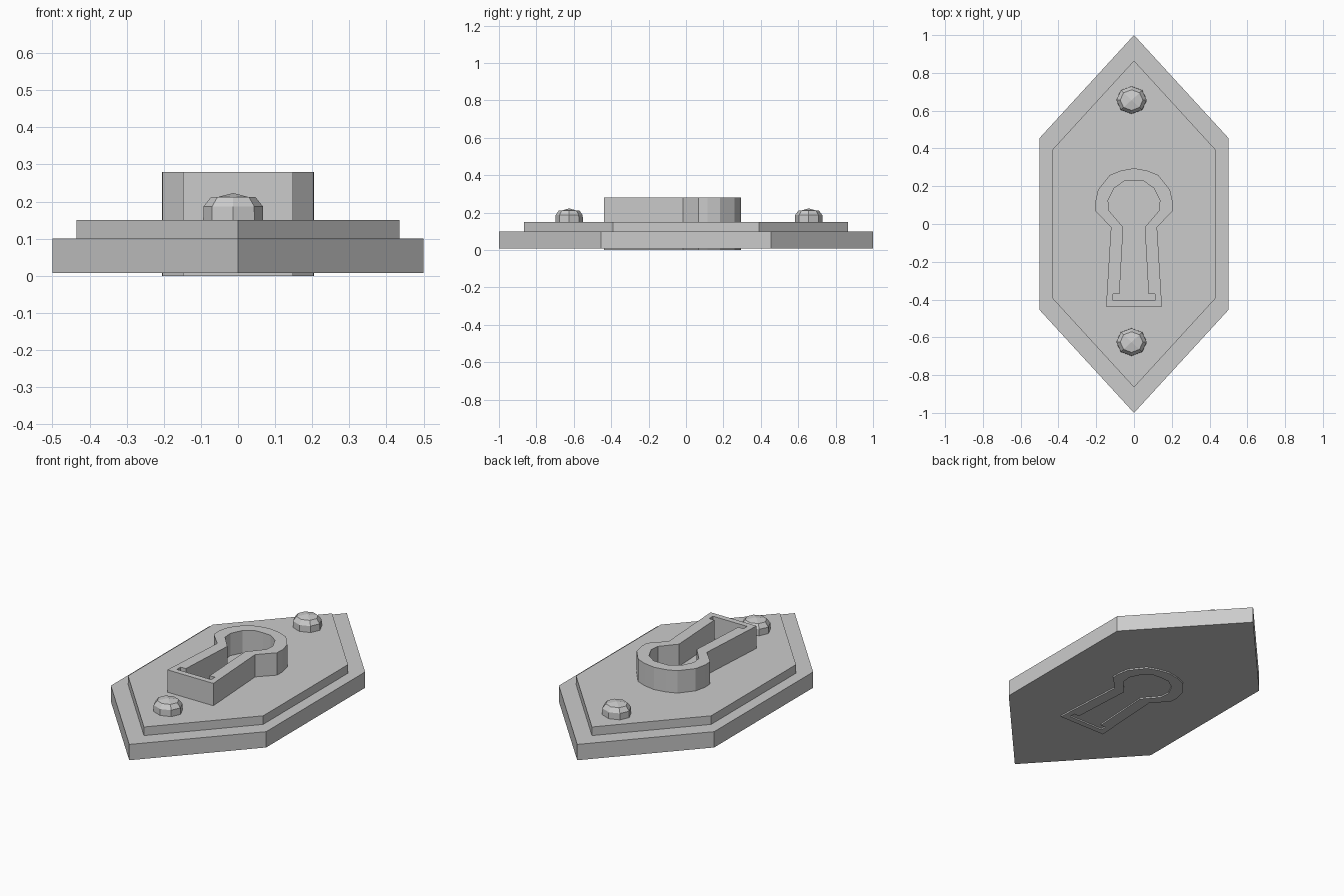
import bpy, bmesh
from math import cos, sin, pi

if "Cube" in bpy.data.objects:
    bpy.data.objects.remove(bpy.data.objects["Cube"])


def finish(name, bm):
    bmesh.ops.recalc_face_normals(bm, faces=bm.faces)
    mesh = bpy.data.meshes.new(name)
    bm.to_mesh(mesh)
    bm.free()
    obj = bpy.data.objects.new(name, mesh)
    bpy.context.collection.objects.link(obj)
    return obj


def ring(bm, pts, z):
    return [bm.verts.new((x, y, z)) for x, y in pts]


def bridge(bm, a, b):
    n = len(a)
    for i in range(n):
        j = (i + 1) % n
        bm.faces.new((a[i], a[j], b[j], b[i]))


def mirrored(half):
    # half outline runs from the top centre down the right side
    return half + [(-x, y) for x, y in reversed(half) if x > 0]


def hexagon(w, shoulder, tip):
    return mirrored([(0, tip), (w, shoulder), (w, -shoulder), (0, -tip)])


# Stepped hexagonal plate
bm = bmesh.new()
big, small = hexagon(0.5, 0.455, 1.0), hexagon(0.435, 0.39, 0.865)
levels = [ring(bm, p, z) for p, z in
          ((big, 0.008), (big, 0.10), (small, 0.10), (small, 0.15))]
for a, b in zip(levels, levels[1:]):
    bridge(bm, a, b)
bm.faces.new(levels[0])
bm.faces.new(levels[-1])
finish("back_plate", bm)

# Raised keyhole surround, a wall between two outlines
outer = mirrored([(0, 0.295), (0.07, 0.283), (0.127, 0.26), (0.19, 0.182),
                  (0.205, 0.115), (0.203, 0.067), (0.122, -0.017), (0.148, -0.438)])
inner = mirrored([(0, 0.23), (0.05, 0.228), (0.105, 0.19), (0.137, 0.125),
                  (0.132, 0.07), (0.057, -0.017), (0.077, -0.37),
                  (0.11, -0.37), (0.11, -0.405)])
bm = bmesh.new()
caps = []
for z in (0.0, 0.28):
    loops = [ring(bm, p, z) for p in (outer, inner)]
    edges = [bm.edges.new((l[i - 1], l[i])) for l in loops for i in range(len(l))]
    bmesh.ops.triangle_fill(bm, edges=edges, use_beauty=True)
    caps.append(loops)
for low, high in zip(*caps):
    bridge(bm, low, high)
finish("keyhole_surround", bm)

# Domed eight-sided studs
for name, y in (("upper_stud", 0.656), ("lower_stud", -0.625)):
    bm = bmesh.new()
    rows = []
    for r, z in ((0.081, 0.14), (0.08, 0.187), (0.06, 0.212)):
        pts = [(-0.013 + r * cos(k * pi / 4), y + 0.91 * r * sin(k * pi / 4))
               for k in range(8)]
        rows.append(ring(bm, pts, z))
    for a, b in zip(rows, rows[1:]):
        bridge(bm, a, b)
    apex = bm.verts.new((-0.013, y, 0.223))
    top = rows[-1]
    for k in range(1, 8, 2):
        bm.faces.new((top[k], top[(k + 1) % 8], top[(k + 2) % 8], apex))
    bm.faces.new(rows[0])
    finish(name, bm)
